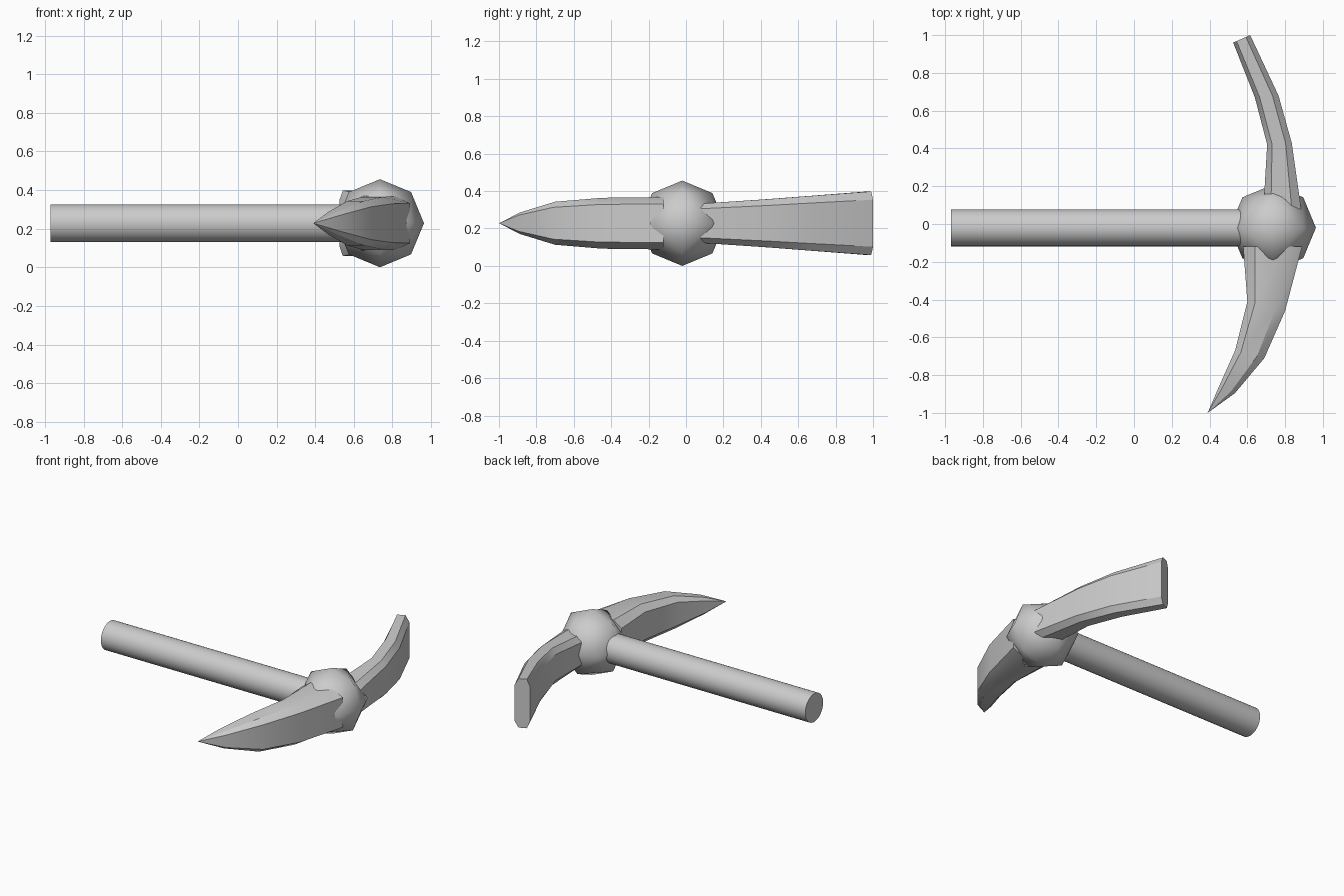
import bpy, bmesh, math
from mathutils import Vector

if "Cube" in bpy.data.objects:
    bpy.data.objects.remove(bpy.data.objects["Cube"])

CX, CY, CZ = 0.735, -0.02, 0.228


def finish(bm, name, angle):
    bmesh.ops.recalc_face_normals(bm, faces=bm.faces)
    me = bpy.data.meshes.new(name)
    bm.to_mesh(me)
    bm.free()
    ob = bpy.data.objects.new(name, me)
    bpy.context.collection.objects.link(ob)
    bpy.ops.object.select_all(action='DESELECT')
    ob.select_set(True)
    bpy.context.view_layer.objects.active = ob
    bpy.ops.object.shade_smooth_by_angle(angle=math.radians(angle))
    return ob


def blade(name, sections, tip=None):
    """Loft a bevelled section: inner x,y, outer x,y, half height."""
    bm = bmesh.new()
    rings = []
    profile = [(0, -.7), (.2, -1), (.75, -1), (1, -.74),
               (1, .74), (.75, 1), (.2, 1), (0, .7)]
    for xi, yi, xo, yo, h in sections:
        a, b = Vector((xi, yi, CZ)), Vector((xo, yo, CZ))
        rings.append([bm.verts.new(a.lerp(b, t) + Vector((0, 0, s * h)))
                      for t, s in profile])
    n = len(profile)
    for r, q in zip(rings, rings[1:]):
        for i in range(n):
            j = (i + 1) % n
            bm.faces.new((r[i], r[j], q[j], q[i]))
    bm.faces.new(rings[0])
    if tip:
        t = bm.verts.new((tip[0], tip[1], CZ))
        for i in range(n):
            bm.faces.new((rings[-1][i], rings[-1][(i + 1) % n], t))
    else:
        bm.faces.new(rings[-1])
    return finish(bm, name, 30)


# Handle
bpy.ops.mesh.primitive_cylinder_add(vertices=32, radius=0.098, depth=1.6,
                                    location=(-0.17, CY, CZ),
                                    rotation=(0, math.pi / 2, 0))
handle = bpy.context.object
handle.name = "handle"
bpy.ops.object.shade_smooth_by_angle(angle=math.radians(40))

# Faceted hub: octahedron split once and pushed out to a sphere
bm = bmesh.new()
poles = [bm.verts.new(v) for v in
         ((1, 0, 0), (0, 1, 0), (-1, 0, 0), (0, -1, 0), (0, 0, 1), (0, 0, -1))]
for i in range(4):
    for k in (4, 5):
        bm.faces.new((poles[i], poles[(i + 1) % 4], poles[k]))
bmesh.ops.subdivide_edges(bm, edges=bm.edges[:], cuts=1, use_grid_fill=True)
for v in bm.verts:
    v.co = v.co.normalized() * 0.228 + Vector((CX, CY, CZ))
finish(bm, "hub", 50)

# Flat chisel blade
blade("chisel_blade", [(.685, .08, .885, .08, .105),
                       (.705, .42, .835, .43, .128),
                       (.64, .67, .765, .68, .147),
                       (.525, .96, .615, 1.0, .17)])

# Pointed spike
blade("spike", [(.578, -.12, .89, -.12, .14),
                (.60, -.41, .80, -.46, .136),
                (.535, -.67, .69, -.71, .115),
                (.45, -.86, .535, -.895, .058)], tip=(.39, -1.0))
